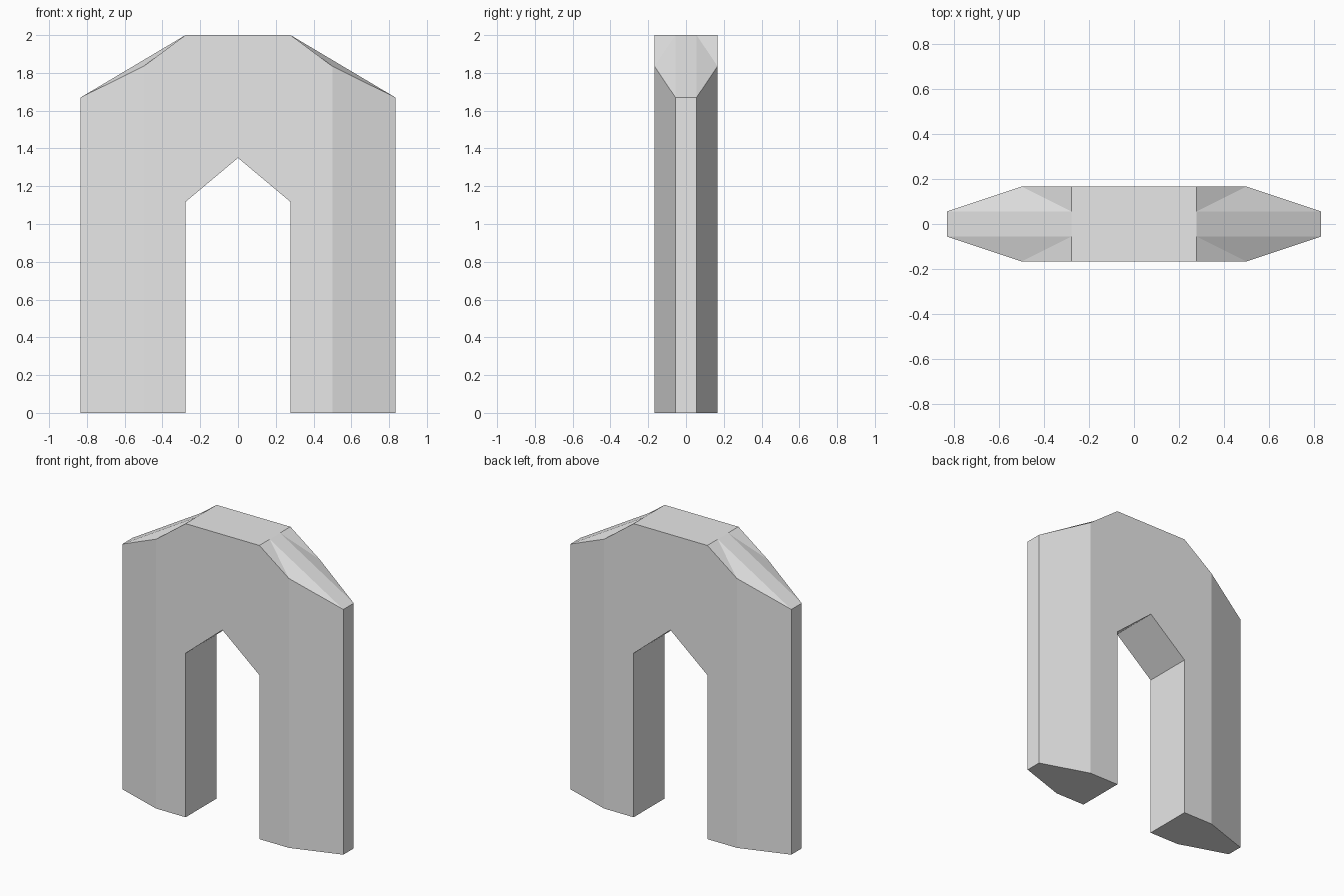
import bpy
import bmesh

if "Cube" in bpy.data.objects:
    bpy.data.objects.remove(bpy.data.objects["Cube"])

# Plan half-widths and depths
INNER, SHOULDER, OUTER = 0.278, 0.5, 0.833
DEEP, THIN = 0.167, 0.056

stone = bpy.data.materials.new("light_grey")
stone.diffuse_color = (0.8, 0.8, 0.8, 1)
stone.use_nodes = True
stone.node_tree.nodes["Principled BSDF"].inputs["Base Color"].default_value = stone.diffuse_color

bm = bmesh.new()


def face(*points):
    bm.faces.new([bm.verts.new(p) for p in points])


# One quarter of the arch, repeated on all four sides
for sx in (1, -1):
    for sy in (1, -1):
        def quarter(*pts):
            pts = [(x * sx, y * sy, z) for x, y, z in pts]
            face(*pts)

        # Flat main wall above and beside the opening
        quarter((0, DEEP, 1.35), (INNER, DEEP, 1.117),
                (INNER, DEEP, 2), (0, DEEP, 2))
        quarter((INNER, DEEP, 0), (SHOULDER, DEEP, 0),
                (SHOULDER, DEEP, 1.835), (INNER, DEEP, 2), (INNER, DEEP, 1.117))
        # Tapered outer wall
        quarter((SHOULDER, DEEP, 0), (OUTER, THIN, 0),
                (OUTER, THIN, 1.67), (SHOULDER, DEEP, 1.835))
        # Narrow end wall
        quarter((OUTER, 0, 0), (OUTER, THIN, 0), (OUTER, THIN, 1.67), (OUTER, 0, 1.67))
        # Flat crown and sloped shoulders
        quarter((0, 0, 2), (INNER, 0, 2), (INNER, THIN, 2), (INNER, DEEP, 2), (0, DEEP, 2))
        quarter((INNER, 0, 2), (OUTER, 0, 1.67), (OUTER, THIN, 1.67), (INNER, THIN, 2))
        quarter((INNER, THIN, 2), (OUTER, THIN, 1.67), (SHOULDER, DEEP, 1.835))
        quarter((INNER, THIN, 2), (SHOULDER, DEEP, 1.835), (INNER, DEEP, 2))
        # Inner jamb and pointed soffit
        quarter((INNER, 0, 0), (INNER, DEEP, 0), (INNER, DEEP, 1.117), (INNER, 0, 1.117))
        quarter((INNER, 0, 1.117), (INNER, DEEP, 1.117), (0, DEEP, 1.35), (0, 0, 1.35))
        # Foot
        quarter((INNER, 0, 0), (OUTER, 0, 0), (OUTER, THIN, 0),
                (SHOULDER, DEEP, 0), (INNER, DEEP, 0))

# Weld the quarters, turn faces outward and dissolve the seams
bmesh.ops.remove_doubles(bm, verts=bm.verts, dist=0.0005)
bmesh.ops.recalc_face_normals(bm, faces=bm.faces)
bmesh.ops.dissolve_limit(bm, angle_limit=0.01, verts=bm.verts, edges=bm.edges)

mesh = bpy.data.meshes.new("pointed_arch")
bm.to_mesh(mesh)
bm.free()
mesh.materials.append(stone)
arch = bpy.data.objects.new("pointed_arch", mesh)
bpy.context.collection.objects.link(arch)
